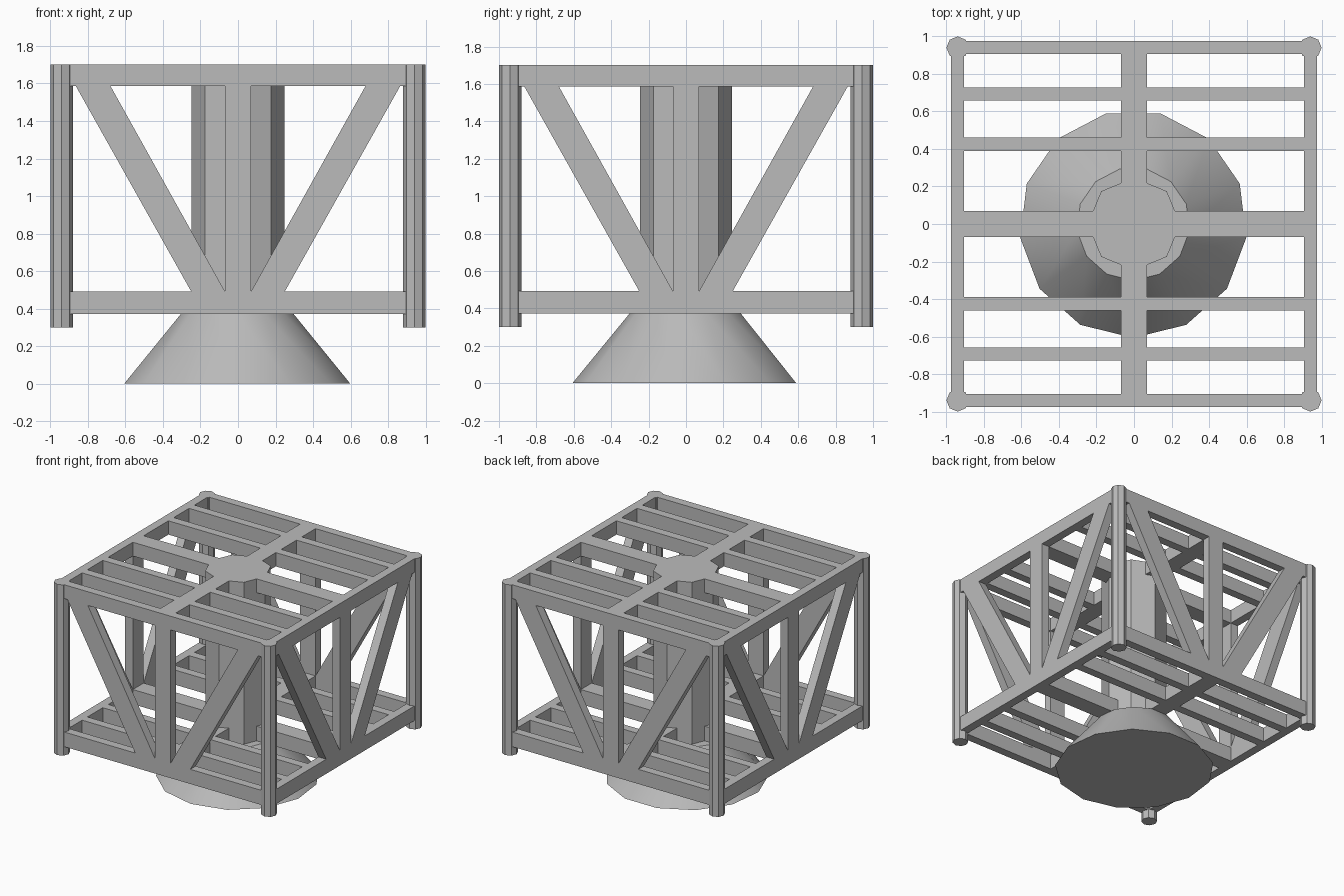
import bpy, bmesh
from math import pi
from mathutils import Matrix

if "Cube" in bpy.data.objects:
    bpy.data.objects.remove(bpy.data.objects["Cube"], do_unlink=True)

metal = bpy.data.materials.new("plain_grey")
metal.use_nodes = True
GREY = (0.5, 0.5, 0.5, 1)
metal.diffuse_color = GREY
metal.node_tree.nodes["Principled BSDF"].inputs["Base Color"].default_value = GREY

EDGE, THICK = 0.94, 0.07          # centre line and thickness of the frame
LOW, HIGH = (0.372, 0.492), (1.587, 1.70)


def finish(name, bm):
    bmesh.ops.recalc_face_normals(bm, faces=bm.faces)
    mesh = bpy.data.meshes.new(name)
    bm.to_mesh(mesh)
    bm.free()
    mesh.materials.append(metal)
    obj = bpy.data.objects.new(name, mesh)
    bpy.context.collection.objects.link(obj)
    return obj


def box(name, x, y, z, w, d, levels):
    """Box centred at x, y between two heights."""
    low, high = levels
    bm = bmesh.new()
    place = Matrix.Translation((x, y, (low + high) / 2)) @ Matrix.Diagonal((w, d, high - low, 1))
    bmesh.ops.create_cube(bm, size=1, matrix=place)
    return finish(name, bm)


def drum(name, x, y, sides, r_low, r_high, levels, turn=0):
    """Faceted cylinder or cone between two heights."""
    low, high = levels
    bm = bmesh.new()
    place = Matrix.Translation((x, y, (low + high) / 2)) @ Matrix.Rotation(turn, 4, "Z")
    bmesh.ops.create_cone(bm, cap_ends=True, segments=sides, radius1=r_low,
                          radius2=r_high, depth=high - low, matrix=place)
    return finish(name, bm)


def plate(name, outline, turn):
    """Upright plate of frame thickness, on the side given by the turn."""
    bm = bmesh.new()
    face = bm.faces.new([bm.verts.new((x, -EDGE - THICK / 2, z)) for x, z in outline])
    new = bmesh.ops.extrude_face_region(bm, geom=[face])["geom"]
    moved = [v for v in new if isinstance(v, bmesh.types.BMVert)]
    bmesh.ops.translate(bm, verts=moved, vec=(0, THICK, 0))
    bm.transform(Matrix.Rotation(turn, 4, "Z"))
    return finish(name, bm)


# Upper and lower decks: rim rails, wide cross and narrow slats
for deck, z in (("lower", LOW), ("upper", HIGH)):
    for s in (-1, 1):
        box(deck + "_rail_x", 0, s * EDGE, z, 2 * EDGE, THICK, z)
        box(deck + "_rail_y", s * EDGE, 0, z, THICK, 2 * EDGE, z)
        for y in (0.425, 0.693):
            box(deck + "_slat", 0, s * y, z, 2 * EDGE, THICK, z)
    box(deck + "_cross_x", 0, 0, z, 2 * EDGE, 0.14, z)
    box(deck + "_cross_y", 0, 0, z, 0.14, 2 * EDGE, z)

# Corner posts
for x in (-EDGE, EDGE):
    for y in (-EDGE, EDGE):
        drum("corner_post", x, y, 8, 0.06, 0.06, (0.3, 1.70))

# Truss on each of the four sides
bottom, top = LOW[1], HIGH[0]
for i in range(4):
    turn = i * pi / 2
    plate("centre_upright", [(-0.07, bottom), (0.07, bottom), (0.07, top), (-0.07, top)], turn)
    for s in (-1, 1):
        plate("diagonal_brace", [(s * 0.07, bottom), (s * 0.25, bottom),
                                 (s * 0.865, top), (s * 0.68, top)], turn)

# Central column and flared base
drum("central_column", 0, 0, 8, 0.247, 0.247, (LOW[0], HIGH[1]))
base = drum("flared_base", 0.004, 0, 13, 0.607, 0.302, (0, LOW[0]), 0)
# Aim one corner of the base at the right-hand side
corner = min(base.data.vertices, key=lambda v: v.co.x)
if abs(corner.co.y) > 0.01:
    base.data.transform(Matrix.Rotation(pi, 4, "Z"))
bpy.context.view_layer.objects.active = base
base.select_set(True)
bpy.ops.object.shade_smooth_by_angle(angle=pi / 6)
